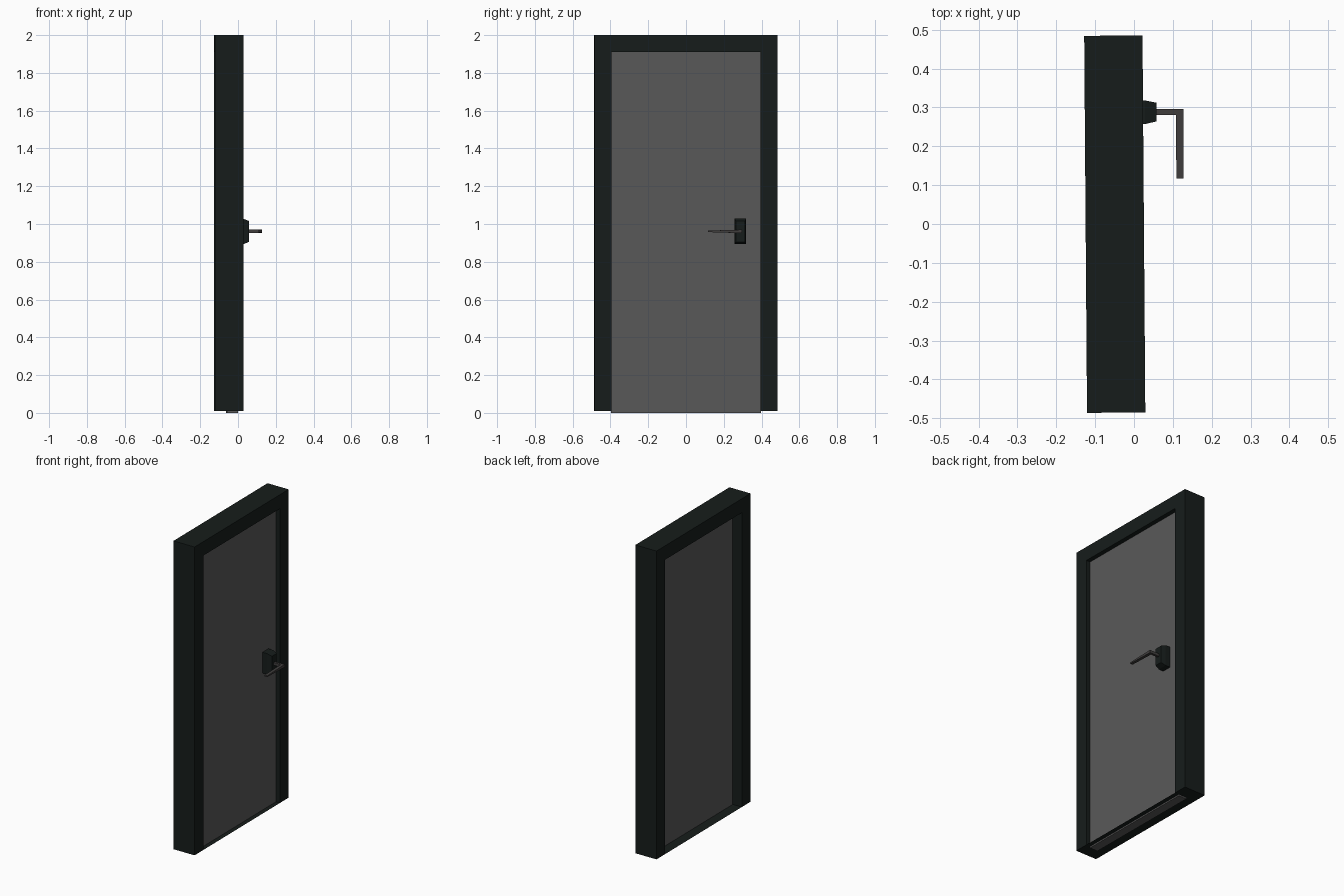
import bpy, bmesh

if "Cube" in bpy.data.objects:
    bpy.data.objects.remove(bpy.data.objects["Cube"])

TILT = 0.0075  # the frame and door sit very slightly turned


def material(name, rgb):
    m = bpy.data.materials.new(name)
    m.diffuse_color = (*rgb, 1)
    m.use_nodes = True
    m.node_tree.nodes["Principled BSDF"].inputs["Base Color"].default_value = m.diffuse_color
    return m


def finish(name, bm, mat, tilt=0.0):
    bmesh.ops.recalc_face_normals(bm, faces=bm.faces)
    me = bpy.data.meshes.new(name)
    bm.to_mesh(me)
    bm.free()
    me.materials.append(mat)
    ob = bpy.data.objects.new(name, me)
    ob.rotation_euler.z = tilt
    bpy.context.collection.objects.link(ob)
    return ob


def loft(name, sections, mat, tilt=0.0):
    """Skin a run of matching closed outlines and cap both ends."""
    bm = bmesh.new()
    rings = [[bm.verts.new(p) for p in s] for s in sections]
    n = len(rings[0])
    for a, b in zip(rings, rings[1:]):
        for i in range(n):
            j = (i + 1) % n
            bm.faces.new((a[i], a[j], b[j], b[i]))
    bm.faces.new(rings[0][::-1])
    bm.faces.new(rings[-1])
    return finish(name, bm, mat, tilt)


def rect(x, y0, y1, z0, z1):
    return [(x, y0, z0), (x, y1, z0), (x, y1, z1), (x, y0, z1)]


frame_mat = material("frame_black", (0.008, 0.012, 0.011))
door_mat = material("door_grey", (0.1, 0.1, 0.1))
lever_mat = material("lever_grey", (0.05, 0.047, 0.046))

# Door frame: U-shaped outline run through its depth
X0, X1, BOT = -0.1245, 0.0255, 0.009
outer, inner, head = 0.485, 0.395, 1.91
half = [(outer, BOT), (outer, 2.0)]
inside = [(inner, head), (inner, BOT)]
outline = ([(-y, z) for y, z in half] + half[::-1]
           + inside[::-1] + [(-y, z) for y, z in inside])
loft("door_frame", [[(x, y, z) for y, z in outline] for x in (X0, X1)],
     frame_mat, TILT)

# Sill: flat sheet joining the jambs at floor level
bm = bmesh.new()
bm.faces.new([bm.verts.new(p) for p in (
    (X0, -inner, BOT), (X1, -inner, BOT), (X1, inner, BOT), (X0, inner, BOT))])
finish("sill", bm, frame_mat, TILT)

# Door leaf, set back inside the frame
loft("door_leaf", [rect(x, -0.397, 0.397, 0.0, 1.915) for x in (-0.06, -0.003)],
     door_mat, TILT)

# Handle plate with chamfered front
loft("handle_plate", [rect(-0.01, 0.257, 0.318, 0.893, 1.028),
                      rect(0.028, 0.257, 0.318, 0.893, 1.028),
                      rect(0.058, 0.264, 0.312, 0.905, 1.016)], frame_mat)

# Lever: spindle, mitred corner, then an arm thinning to its tip


def lever_section(p, q, h, zc=0.961):
    return [(*p, zc - h), (*q, zc - h), (*q, zc + h), (*p, zc + h)]


loft("handle_lever", [lever_section((0.05, 0.281), (0.05, 0.296), 0.009),
                      lever_section((0.108, 0.281), (0.127, 0.296), 0.009),
                      lever_section((0.109, 0.117), (0.127, 0.117), 0.004)],
     lever_mat)
